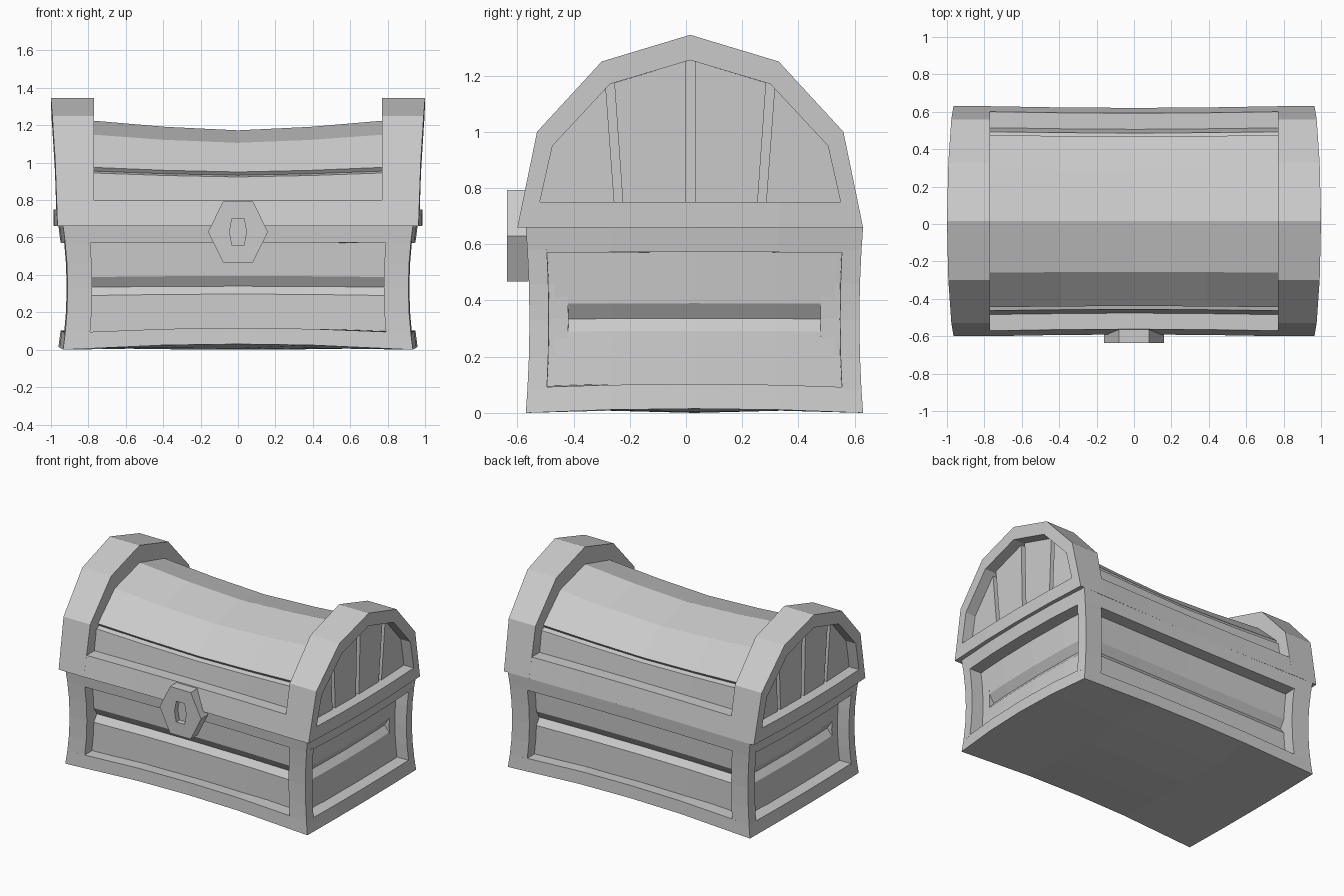
import bpy, bmesh
from mathutils import Vector

if "Cube" in bpy.data.objects:
    bpy.data.objects.remove(bpy.data.objects["Cube"])


def finish(name, bm, warp=None, cuts=()):
    """Slice along axis planes, bend with a warp function, make the object."""
    for axis, positions in cuts:
        normal = Vector((0, 0, 0))
        normal[axis] = 1
        for p in positions:
            geom = bm.verts[:] + bm.edges[:] + bm.faces[:]
            bmesh.ops.bisect_plane(bm, geom=geom, plane_co=normal * p, plane_no=normal)
    bmesh.ops.recalc_face_normals(bm, faces=bm.faces[:])
    if warp:
        for v in bm.verts:
            v.co = warp(*v.co)
    me = bpy.data.meshes.new(name)
    bm.to_mesh(me)
    bm.free()
    ob = bpy.data.objects.new(name, me)
    bpy.context.collection.objects.link(ob)
    return ob


def add_box(bm, x0, x1, y0, y1, z0, z1):
    vs = bmesh.ops.create_cube(bm, size=1)["verts"]
    for v in vs:
        v.co = ((x0 + x1) / 2 + v.co.x * (x1 - x0), (y0 + y1) / 2 + v.co.y * (y1 - y0),
                (z0 + z1) / 2 + v.co.z * (z1 - z0))


def add_prism(bm, pts, a, b, inner=None, axis=0):
    """Extrude a profile from a to b along x (or y); inner makes it a hollow ring."""
    place = (lambda p, d: (d, p[0], p[1])) if axis == 0 else (lambda p, d: (p[0], d, p[1]))

    def ring(ps, d):
        return [bm.verts.new(place(p, d)) for p in ps]

    def bridge(r, s):
        for i in range(len(r)):
            j = (i + 1) % len(r)
            bm.faces.new((r[i], r[j], s[j], s[i]))
    oa, ob = ring(pts, a), ring(pts, b)
    bridge(oa, ob)
    if inner:
        ia, ib = ring(inner, a), ring(inner, b)
        bridge(ia, ib)
        bridge(oa, ia)
        bridge(ob, ib)
    else:
        bm.faces.new(oa)
        bm.faces.new(ob)


def symmetric(half, mid=0.015):
    """Mirror a half profile whose last point lies on the centre line."""
    return [(mid + y, z) for y, z in half] + [(mid - y, z) for y, z in half[-2::-1]]


def warp_body(x, y, z):
    u, v, t = x / 0.935, (y - 0.03) / 0.6, z / 0.66
    waist = 1 - (2 * t - 1) ** 2
    lift = (0.03 * (1 - u * u) * v * v + 0.015 * (1 - v * v) * u * u) * (1 - t)
    return (x * (1 - 0.026 * waist) + 0.025 * u * (1 - v * v),
            0.03 + (y - 0.03) * (1 - 0.022 * waist) * (1 - 0.015 * (1 - u * u)),
            z + lift)


def warp_lid(x, y, z):
    u, v = min(1, abs(x) / 0.77), (y - 0.015) / 0.615
    if abs(x) > 0.86:
        x += (0.02 * (1 - v * v) + 0.015 * (z - 0.66) / 0.69) * (1 if x > 0 else -1)
    return x, 0.015 + (y - 0.015) * (1 - 0.015 * (1 - u * u)), z


def warp_planks(x, y, z):
    sag = 1 - min(1, abs(x) / 0.77) ** 1.5
    return x, 0.015 + (y - 0.015) * (1 - 0.015 * sag), z - max(0, z - 0.75) * 0.11 * sag


XCUT = (0, (-0.39, 0, 0.39))
YCUT = (1, (-0.27, 0.03, 0.33))
ZCUT = (2, (0.2, 0.33, 0.46))

# Body: recessed boards with a groove running round all four sides
bm = bmesh.new()
rings = []
for z, inset in ((0.04, 0.09), (0.285, 0.09), (0.33, 0.125), (0.385, 0.09), (0.62, 0.09)):
    hx, hy = 0.935 - inset, 0.6 - inset
    rings.append([bm.verts.new((sx * hx, 0.03 + sy * hy, z))
                  for sx, sy in ((-1, -1), (1, -1), (1, 1), (-1, 1))])
for r, s in zip(rings, rings[1:]):
    for i in range(4):
        bm.faces.new((r[i], r[(i + 1) % 4], s[(i + 1) % 4], s[i]))
bm.faces.new(rings[0])
bm.faces.new(rings[-1])
finish("body_boards", bm, warp_body, (XCUT, YCUT))

# Body: bottom and top bands
for name, z0, z1 in (("bottom_band", 0, 0.09), ("top_band", 0.57, 0.66)):
    bm = bmesh.new()
    add_box(bm, -0.935, 0.935, -0.57, 0.63, z0, z1)
    finish(name, bm, warp_body, (XCUT, YCUT))

# Body: four corner posts, each with a filler behind it
bm = bmesh.new()
for sx in (-1, 1):
    for sy in (-1, 1):
        for xa, xb, ya, yb in ((0.80, 0.935, 0.53, 0.6), (0.80, 0.845, 0.46, 0.54)):
            x, y = sorted((sx * xa, sx * xb)), sorted((0.03 + sy * ya, 0.03 + sy * yb))
            add_box(bm, *x, *y, 0.08, 0.58)
finish("corner_posts", bm, warp_body, (ZCUT,))

# Lid: rim along the front and back
bm = bmesh.new()
add_prism(bm, [(-0.6, 0.66), (-0.571, 0.80), (0.601, 0.80), (0.63, 0.66)], -0.79, 0.79)
finish("lid_rim", bm, warp_lid, (XCUT,))

# Lid: sagging curved planks
bm = bmesh.new()
add_prism(bm, symmetric([(-0.507, 0.75), (-0.478, 0.945), (-0.445, 0.955), (-0.46, 0.975),
                         (-0.275, 1.15), (0, 1.225)]), -0.78, 0.78)
finish("lid_planks", bm, warp_planks, (XCUT,))

# Lid: end arches with recessed upright planks
outer = symmetric([(-0.615, 0.66), (-0.545, 1.0), (-0.315, 1.25), (0, 1.345)])
inner = symmetric([(-0.535, 0.75), (-0.49, 0.95), (-0.285, 1.17), (0, 1.255)])
planks = ([(-0.535, 0.75), (-0.49, 0.95), (-0.30, 1.155), (-0.27, 0.75)],
          [(-0.24, 0.75), (-0.27, 1.174), (-0.017, 1.25), (-0.017, 0.75)])
for side, s in (("left", -1), ("right", 1)):
    bm = bmesh.new()
    add_prism(bm, outer, s * 0.77, s * 0.965, inner)
    finish(side + "_arch", bm, warp_lid, (YCUT,))
    bm = bmesh.new()
    add_prism(bm, inner, s * 0.77, s * 0.855)
    for p in planks:
        for m in (-1, 1):
            add_prism(bm, [(0.015 + m * y, z) for y, z in p], s * 0.84, s * 0.89)
    finish(side + "_end_planks", bm, warp_lid)

# Lock: hexagonal plate with a sunken keyhole


def hexagon(wide, narrow, high):
    return [(wide, 0.63), (narrow, 0.63 + high), (-narrow, 0.63 + high),
            (-wide, 0.63), (-narrow, 0.63 - high), (narrow, 0.63 - high)]


bm = bmesh.new()
add_prism(bm, hexagon(0.16, 0.08, 0.163), -0.636, -0.56, hexagon(0.045, 0.032, 0.072), axis=1)
add_prism(bm, hexagon(0.045, 0.032, 0.072), -0.60, -0.56, axis=1)
finish("lock_plate", bm)
